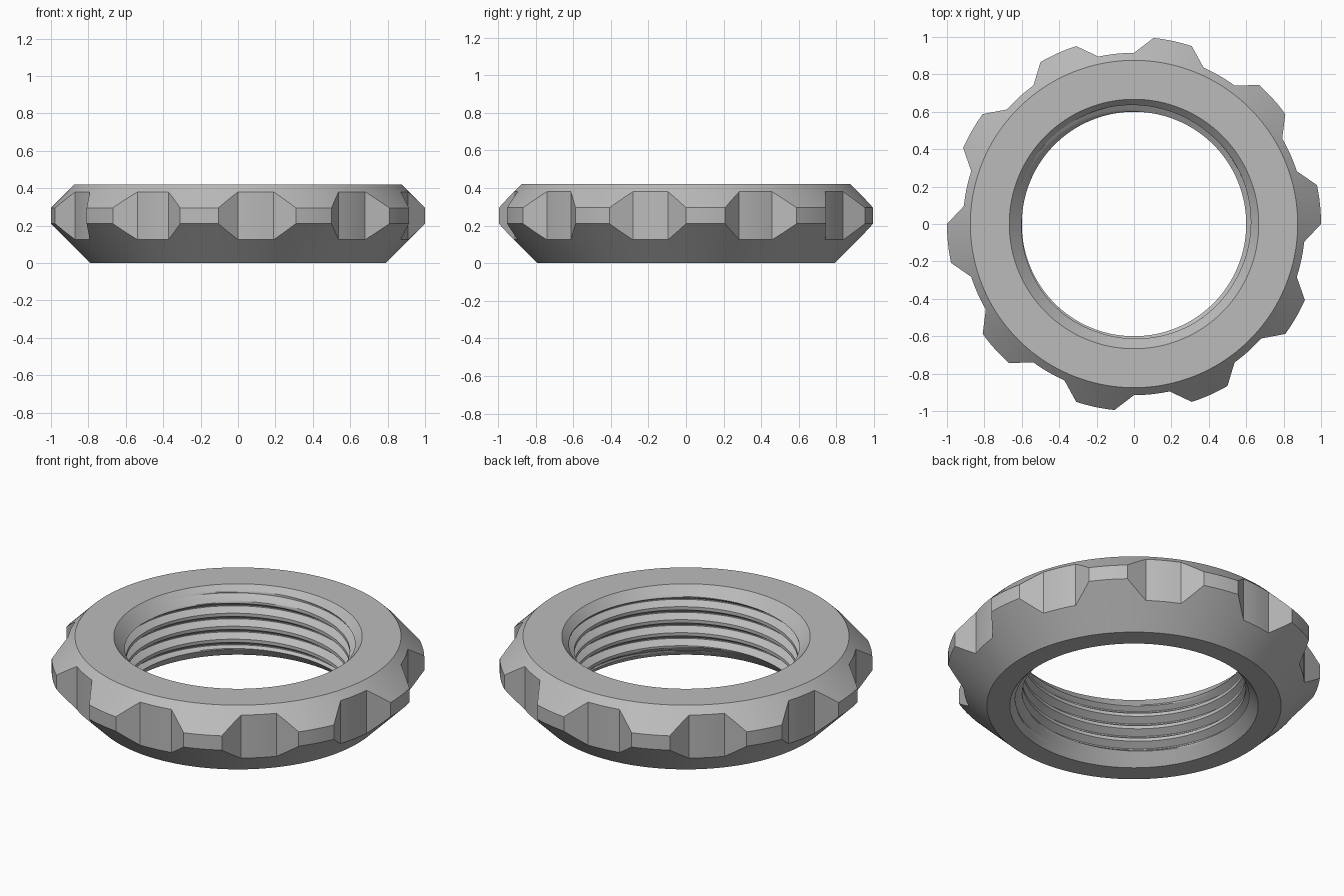
import bpy, bmesh
from math import sin, cos, pi, radians

if "Cube" in bpy.data.objects:
    bpy.data.objects.remove(bpy.data.objects["Cube"], do_unlink=True)

HEIGHT = 0.42
BOTTOM_R, TOP_R = 0.79, 0.875      # outer edges of the flat faces
LAND_R, FLOOR_R = 1.0, 0.915       # knob tops and notch floors
BAND_LOW, BAND_HIGH = 0.21, 0.295  # upright band on the knobs
BORE_R, ROOT_R, MOUTH_R = 0.6, 0.638, 0.667
MOUTH_DEPTH = 0.075
PITCH, STEPS = 0.077, 12           # thread pitch and rows per turn
COLUMNS = 180


def ramp(a, a1, r1, a2, r2):
    """Radius along a straight line between two polar points (degrees)."""
    s = sin(radians(a2 - a)) / r1 + sin(radians(a - a1)) / r2
    return sin(radians(a2 - a1)) / s


def outer_radius(angle):
    """Ten knobs with slanted sides, one every 36 degrees."""
    a = angle % 36
    if a <= 12:
        return LAND_R
    if a < 18:
        return ramp(a, 12, LAND_R, 18, FLOOR_R)
    if a <= 30:
        return FLOOR_R
    return ramp(a, 30, FLOOR_R, 36, LAND_R)


def thread_radius(phase):
    """Trapezoid thread: crest of three rows, flanks of four, root of one."""
    p = phase % STEPS
    rise = min(max((p - 3) / 4, 0), 1)
    fall = min(max((STEPS - p) / 4, 0), 1)
    return BORE_R + (ROOT_R - BORE_R) * min(rise, fall)


def bore_point(row, turn):
    """Point on the threaded bore, opened by a cone at each mouth."""
    phase = float(row)
    z = PITCH * (row / STEPS + turn)
    if z < 0 or z > HEIGHT:
        z = min(max(z, 0), HEIGHT)
        phase = (z / PITCH - turn) * STEPS
    depth = min(z, HEIGHT - z)
    cone = MOUTH_R - (MOUTH_R - BORE_R) * depth / MOUTH_DEPTH
    return max(cone, thread_radius(phase)), z


def section(angle):
    """Closed radial cross-section of the ring at one angle."""
    r = outer_radius(angle)
    low = BAND_LOW * (r - BOTTOM_R) / (LAND_R - BOTTOM_R)
    high = HEIGHT - (HEIGHT - BAND_HIGH) * (r - TOP_R) / (LAND_R - TOP_R)
    points = [(BOTTOM_R, 0), (r, low), (r, high), (TOP_R, HEIGHT)]
    last = int(HEIGHT / PITCH * STEPS) + 2
    points += [bore_point(k, angle / 360) for k in range(last, -STEPS - 1, -1)]
    return points


# Threaded ring, swept section by section
bm = bmesh.new()
columns = []
for i in range(COLUMNS + 1):
    angle = 360 * i / COLUMNS
    t = radians(angle)
    columns.append([bm.verts.new((r * cos(t), r * sin(t), z))
                    for r, z in section(angle)])
for a, b in zip(columns, columns[1:]):
    for j in range(len(a)):
        k = (j + 1) % len(a)
        bm.faces.new((a[j], b[j], b[k], a[k]))
bmesh.ops.remove_doubles(bm, verts=bm.verts, dist=0.00002)
bmesh.ops.recalc_face_normals(bm, faces=bm.faces)

mesh = bpy.data.meshes.new("notched_lock_ring")
bm.to_mesh(mesh)
bm.free()
ring = bpy.data.objects.new("notched_lock_ring", mesh)
bpy.context.collection.objects.link(ring)

# Plain grey metal
grey = bpy.data.materials.new("plain_grey")
grey.use_nodes = True
colour = (0.5, 0.5, 0.5, 1)
grey.diffuse_color = colour
grey.node_tree.nodes["Principled BSDF"].inputs["Base Color"].default_value = colour
mesh.materials.append(grey)

bpy.ops.object.select_all(action="DESELECT")
ring.select_set(True)
bpy.context.view_layer.objects.active = ring
bpy.ops.object.shade_smooth_by_angle(angle=radians(25))
